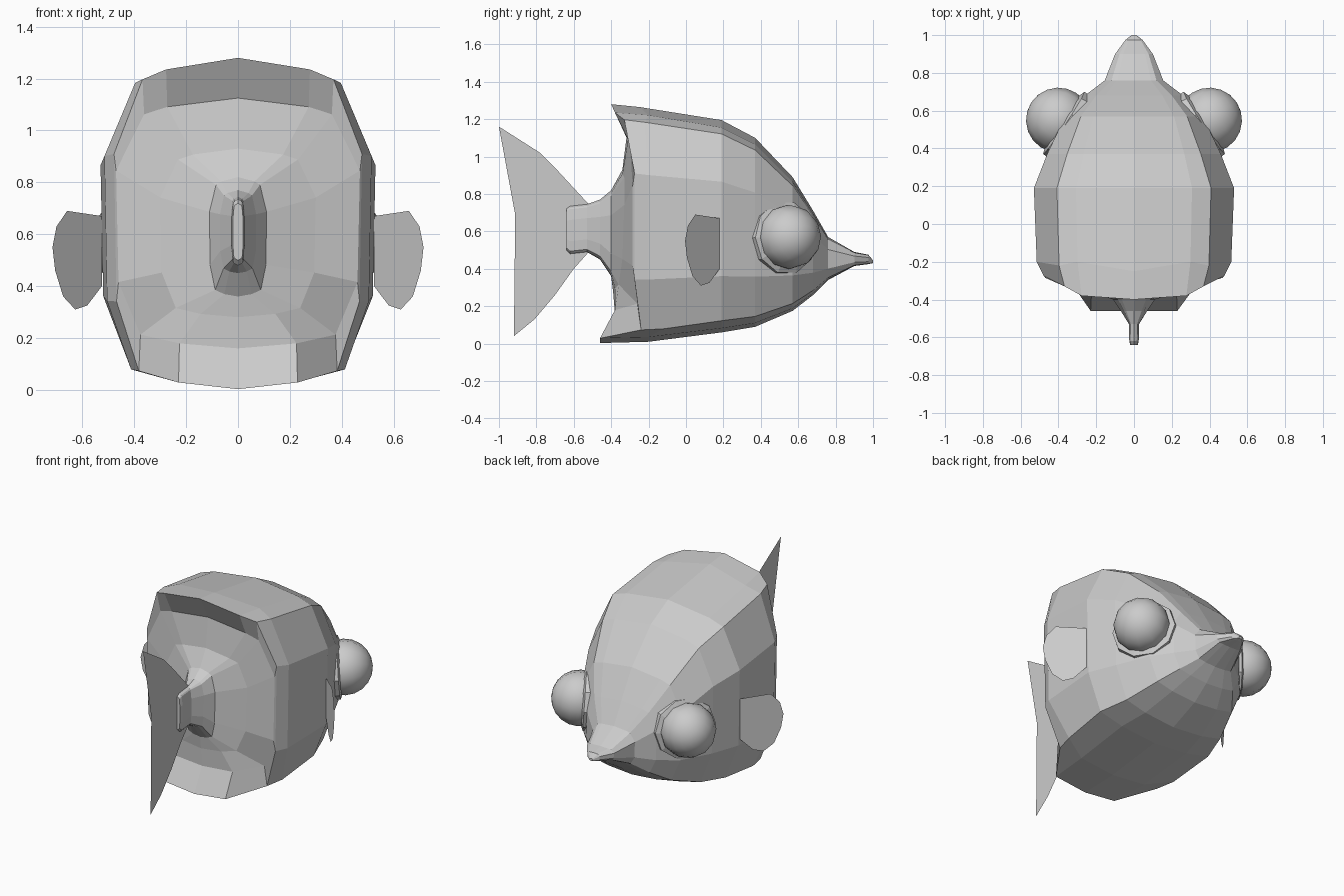
import bpy, bmesh, math
from mathutils import Vector

if "Cube" in bpy.data.objects:
    bpy.data.objects.remove(bpy.data.objects["Cube"])

grey = bpy.data.materials.new("pale_grey")
grey.diffuse_color = (0.6, 0.6, 0.6, 1)
grey.use_nodes = True
grey.node_tree.nodes["Principled BSDF"].inputs["Base Color"].default_value = grey.diffuse_color


def finish(name, bm, recalc=True):
    if recalc:
        bmesh.ops.recalc_face_normals(bm, faces=bm.faces)
    me = bpy.data.meshes.new(name)
    bm.to_mesh(me)
    bm.free()
    me.materials.append(grey)
    ob = bpy.data.objects.new(name, me)
    bpy.context.collection.objects.link(ob)
    return ob


def skin(name, rings):
    """Join equal rings of points into a closed flat-shaded solid."""
    bm = bmesh.new()
    rings = [[bm.verts.new(p) for p in ring] for ring in rings]
    n = len(rings[0])
    for a, b in zip(rings, rings[1:]):
        for i in range(n):
            j = (i + 1) % n
            bm.faces.new((a[i], a[j], b[j], b[i]))
    bm.faces.new(rings[0])
    bm.faces.new(rings[-1])
    return finish(name, bm)


# Half cross-section from top centre to bottom centre: width and height fractions
SHAPE = ((0, 1), (.58, .965), (.77, .935), (1, .71), (.98, .265), (.8, .055), (.48, .02), (0, 0))


def section(y, half_width, top, bottom, shifts=(0,) * 8):
    half = [(half_width * u, y + s, bottom + (top - bottom) * v)
            for (u, v), s in zip(SHAPE, shifts)]
    return half + [(-x, yy, z) for x, yy, z in half[-2:0:-1]]


# Body: tail stem, hollow rear face, flared rear rim, flanks, pointed snout
stem = [section(-.64, .02, .72, .50), section(-.62, .025, .735, .48),
        section(-.53, .027, .745, .49), section(-.46, .07, .77, .45),
        section(-.40, .11, .82, .36)]
rear = [section(-.34, .30, .93, .28, (0, 0, .01, .01, 0, -.02, -.04, -.05)),
        section(-.30, .47, 1.125, .16, (-.015, -.01, 0, .015, .015, .04, -.08, -.08)),
        section(-.30, .478, 1.28, .003, (-.10, -.08, -.03, .025, .025, .06, -.16, -.16))]
flank = [section(-.20, .515, 1.265, .01, (-.05, 0, -.02, 0, 0, .08, 0, 0)),
         section(.19, .53, 1.195, .06),
         section(.37, .46, 1.10, .09),
         section(.57, .365, .89, .175),
         section(.68, .26, .71, .26)]
snout = [section(.76, .155, .57, .34), section(.90, .10, .49, .415),
         section(.975, .045, .475, .425), section(1.0, .012, .445, .43)]
skin("body", stem + rear + flank + snout)


def sheet(name, points):
    """Thin single-sided fin."""
    bm = bmesh.new()
    bm.faces.new([bm.verts.new(p) for p in points])
    bmesh.ops.triangulate(bm, faces=bm.faces)
    return finish(name, bm, False)


# Tail fin: upright forked sheet
tail = [(-1, 1.16), (-.78, 1.02), (-.70, .94), (-.60, .82), (-.52, .745), (-.52, .49),
        (-.60, .40), (-.70, .26), (-.81, .13), (-.92, .04), (-.88, .20), (-.855, .40),
        (-.855, .60), (-.87, .80), (-.91, .98)]
sheet("tail_fin", [(0, y, z) for y, z in tail])

fin = [(.18, .67), (.05, .69), (.01, .63), (-.005, .55), (.005, .46),
       (.035, .36), (.08, .31), (.125, .325), (.18, .40)]
for side, s in (("right", 1), ("left", -1)):
    # Side fin: swept outward and backward
    sheet(side + "_side_fin", [(s * (.71 - y * 1.03), y, z) for y, z in fin])

    # Eye: smooth ball seated in a ten-sided collar
    normal = Vector((s * .83, .55, .06)).normalized()
    turn = normal.to_track_quat('Z', 'Y').to_matrix().to_4x4()
    bm = bmesh.new()
    bmesh.ops.create_uvsphere(bm, u_segments=12, v_segments=10, radius=.172)
    for f in bm.faces:
        f.smooth = True
    ball = finish(side + "_eyeball", bm)
    turn.translation = Vector((s * .40, .55, .57))
    ball.matrix_world = turn

    profile = [(.185, -.10), (.20, -.035), (.197, 0), (.165, .012)]
    angles = [i * math.tau / 10 for i in range(10)]
    collar = skin(side + "_eye_collar",
                  [[(r * math.cos(a), r * math.sin(a), h) for a in angles] for r, h in profile])
    seat = turn.copy()
    seat.translation = Vector((s * .372, .535, .567))
    collar.matrix_world = seat
